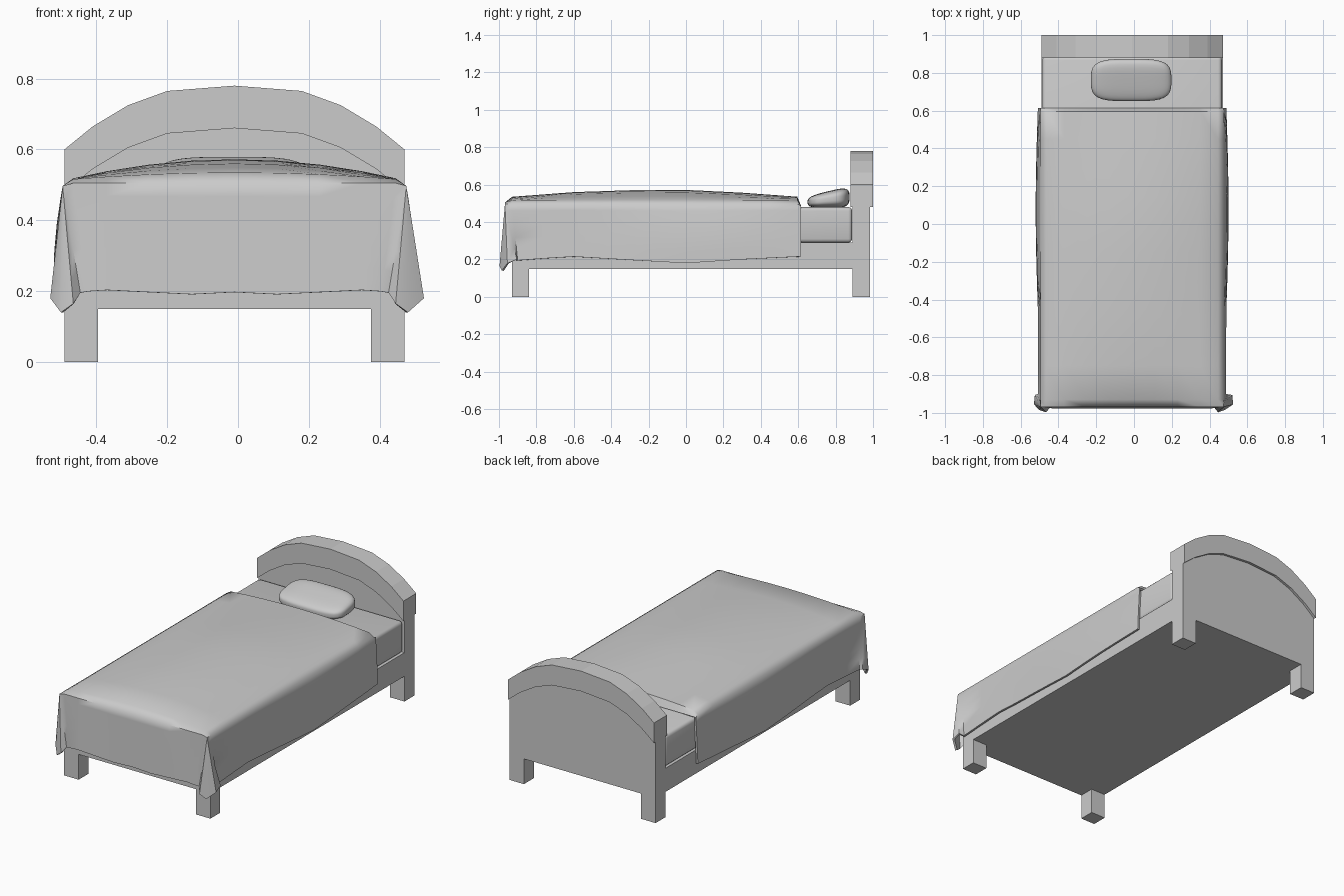
import bpy
import bmesh
import math

old = bpy.data.objects.get("Cube")
if old:
    bpy.data.objects.remove(old, do_unlink=True)

grey = bpy.data.materials.new("plain grey")
grey.use_nodes = True
GREY = (0.6, 0.6, 0.6, 1)
grey.diffuse_color = GREY
grey.node_tree.nodes["Principled BSDF"].inputs["Base Color"].default_value = GREY

CX = -0.01      # middle of the bed across
HALF = 0.48     # half width of the frame


def finish(name, bm, angle=None, thickness=0):
    """Turn a bmesh into an object, optionally thickened and smooth shaded."""
    bmesh.ops.recalc_face_normals(bm, faces=bm.faces)
    mesh = bpy.data.meshes.new(name)
    bm.to_mesh(mesh)
    bm.free()
    mesh.materials.append(grey)
    obj = bpy.data.objects.new(name, mesh)
    bpy.context.collection.objects.link(obj)
    bpy.ops.object.select_all(action='DESELECT')
    obj.select_set(True)
    bpy.context.view_layer.objects.active = obj
    if thickness:
        mod = obj.modifiers.new("thickness", 'SOLIDIFY')
        mod.thickness = thickness
        mod.offset = -1
        bpy.ops.object.modifier_apply(modifier=mod.name)
    if angle:
        bpy.ops.object.shade_smooth_by_angle(angle=math.radians(angle))
    return obj


def box(name, x0, x1, y0, y1, z0, z1, bevel=0):
    bm = bmesh.new()
    bmesh.ops.create_cube(bm, size=1)
    for v in bm.verts:
        v.co.x = x0 if v.co.x < 0 else x1
        v.co.y = y0 if v.co.y < 0 else y1
        v.co.z = z0 if v.co.z < 0 else z1
    if bevel:
        bmesh.ops.bevel(bm, geom=bm.edges[:], offset=bevel, segments=3,
                        profile=0.5, affect='EDGES')
    return finish(name, bm, 40 if bevel else None)


def prism(name, outline, y0, y1):
    """Extrude an (x, z) outline along y."""
    bm = bmesh.new()
    face = bm.faces.new([bm.verts.new((CX + x, y0, z)) for x, z in outline])
    out = bmesh.ops.extrude_face_region(bm, geom=[face])
    for v in out["geom"]:
        if isinstance(v, bmesh.types.BMVert):
            v.co.y = y1
    return finish(name, bm)


def table(points, t):
    """Linear interpolation through (position, value) pairs."""
    for (a, va), (b, vb) in zip(points, points[1:]):
        if t <= b:
            return va + (vb - va) * max(0, (t - a) / (b - a))
    return points[-1][1]


# Frame rails and foot legs
box("bed_frame", CX - HALF, CX + HALF, -0.93, 0.89, 0.15, 0.29)
for side, s in (("left", 1), ("right", -1)):
    a, b = sorted((CX + s * HALF, CX + s * (HALF - 0.095)))
    box(f"{side}_foot_leg", a, b, -0.93, -0.84, 0, 0.15)

# Headboard: arched panel with its legs, and a thicker arched cap
arch = [(HALF, 0), (0.4, 0.065), (0.3, 0.125), (0.19, 0.165), (0, 0.18)]
arch += [(-x, z) for x, z in arch[-2::-1]]
inner = [(x, z + 0.48) for x, z in arch]
outer = [(x, z + 0.6) for x, z in arch]
leg = HALF - 0.095
feet = [(-HALF, 0), (-leg, 0), (-leg, 0.15), (leg, 0.15), (leg, 0), (HALF, 0)]
prism("headboard_panel", feet + inner, 0.89, 0.985)
prism("headboard_cap", outer + inner[::-1], 0.88, 1.0)

# Mattress
box("mattress", CX - 0.475, CX + 0.475, -0.92, 0.888, 0.29, 0.48, 0.02)

# Pillow: a rounded block, thicker toward the headboard
bm = bmesh.new()
bmesh.ops.create_cube(bm, size=2)
bmesh.ops.subdivide_edges(bm, edges=bm.edges[:], cuts=9, use_grid_fill=True)
for v in bm.verts:
    x, y, z = v.co / sum(abs(c) ** 3.6 for c in v.co) ** (1 / 3.6)
    top = 0.565 + 0.027 * y
    v.co = (CX - 0.005 + 0.213 * x, 0.762 + 0.112 * y,
            0.475 + (top - 0.475) * (z + 1) / 2)
finish("pillow", bm, 60)

# Blanket: crowned top sheet with a hanging skirt on three sides
half_xs = [0, 0.12, 0.24, 0.36, 0.455, 0.485]
xs = [-x for x in half_xs[:0:-1]] + half_xs
ys = [0.615, 0.595, 0.45, 0.3, 0.15, 0, -0.15, -0.3, -0.45, -0.6, -0.75, -0.93, -0.968]
crown = [(-0.93, 0.535), (-0.6, 0.56), (-0.3, 0.57), (0, 0.572), (0.3, 0.557), (0.6, 0.535)]
hem = [(-0.93, 0.195), (-0.6, 0.215), (-0.3, 0.197), (0, 0.18), (0.3, 0.2), (0.6, 0.215)]


def sheet(x, y):
    if y == ys[0]:
        z = 0.487
    elif abs(x) == half_xs[-1]:
        z = 0.497
    elif y == ys[-1]:
        z = 0.505
    else:
        z = 0.515 + (table(crown, y) - 0.515) * (1 - (x / 0.47) ** 2)
    return (x + CX, y, z)


bm = bmesh.new()


def quads(rows):
    """Bridge rows of points with faces."""
    rows = [[bm.verts.new(p) for p in row] for row in rows]
    for r, q in zip(rows, rows[1:]):
        for i in range(len(r) - 1):
            bm.faces.new((r[i], r[i + 1], q[i + 1], q[i]))


quads([[sheet(x, y) for x in xs] for y in ys])


def skirt_side(s):
    """Columns of (top, bottom, bulge) from the head end to the foot centre."""
    cols = []
    for y in ys[:-1]:
        puff = 0.018 * max(0, math.cos((y - 0.08) * 2.8))
        yb = max(y, -0.9)
        cols.append((sheet(s * 0.485, y),
                     (CX + s * (0.498 + puff * 0.7), yb, table(hem, y)), s * puff * 0.5))
    # Loose fold hanging from the foot corner
    flare = 0.535 if s > 0 else 0.52
    for x, y, z in ((flare - 0.005, -0.905, 0.2), (flare, -0.955, 0.18),
                    (0.49, -0.985, 0.14), (0.455, -0.997, 0.165), (0.435, -0.972, 0.195)):
        cols.append((sheet(s * 0.485, ys[-1]), (CX + s * x, y, z), 0))
    for x in half_xs[-2::-1]:
        cols.append((sheet(s * x, ys[-1]),
                     (CX + s * min(x, 0.415), -0.978, 0.197 - 0.006 * math.sin(x * 13)), 0))
    return cols


columns = skirt_side(1) + skirt_side(-1)[-2::-1]
levels = []
for t in (0, 0.12, 0.35, 0.6, 0.8, 1):
    row = []
    for top, low, puff in columns:
        p = [a + (b - a) * t for a, b in zip(top, low)]
        p[0] += puff * math.sin(math.pi * t)
        row.append(p)
    levels.append(row)
quads(levels)
bmesh.ops.remove_doubles(bm, verts=bm.verts[:], dist=0.0005)
finish("blanket", bm, 55, 0.012)
